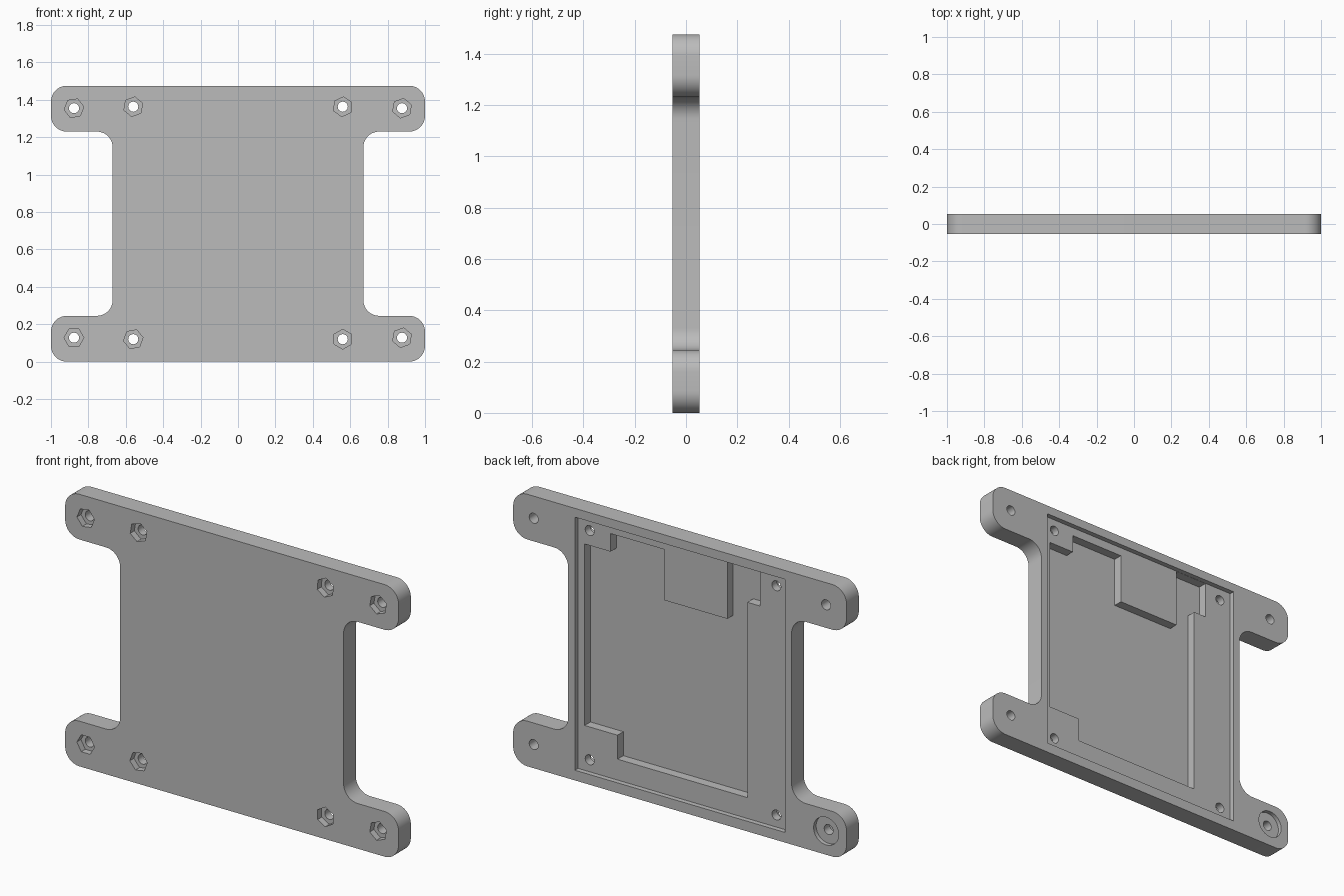
import bpy
import bmesh
from math import cos, sin, pi, radians

if "Cube" in bpy.data.objects:
    bpy.data.objects.remove(bpy.data.objects["Cube"], do_unlink=True)

FRONT, BACK = -0.0525, 0.0525
HEIGHT = 1.475
OUT = 0.1  # how far cutters reach past the plate

grey = bpy.data.materials.new("plain grey")
grey.use_nodes = True
grey.diffuse_color = (0.5, 0.5, 0.5, 1)
grey.node_tree.nodes["Principled BSDF"].inputs["Base Color"].default_value = (0.5, 0.5, 0.5, 1)


def prism(name, points, y0, y1, corner=0.0):
    """Extrude an (x, z) outline along y, optionally rounding its corners."""
    bm = bmesh.new()
    bm.faces.new([bm.verts.new((x, y0, z)) for x, z in points])
    if corner:
        bmesh.ops.bevel(bm, geom=bm.verts[:], offset=corner, segments=12,
                        profile=0.5, affect='VERTICES')
    ext = bmesh.ops.extrude_face_region(bm, geom=bm.faces[:])
    moved = [g for g in ext["geom"] if isinstance(g, bmesh.types.BMVert)]
    bmesh.ops.translate(bm, vec=(0, y1 - y0, 0), verts=moved)
    bmesh.ops.recalc_face_normals(bm, faces=bm.faces[:])
    mesh = bpy.data.meshes.new(name)
    bm.to_mesh(mesh)
    bm.free()
    mesh.materials.append(grey)
    obj = bpy.data.objects.new(name, mesh)
    bpy.context.collection.objects.link(obj)
    return obj


def ring(x, z, radius, sides, turn=0.0):
    return [(x + radius * cos(turn + 2 * pi * i / sides),
             z + radius * sin(turn + 2 * pi * i / sides)) for i in range(sides)]


def cut(target, points, y0, y1):
    cutter = prism("cutter", points, y0, y1)
    cutter.hide_render = True
    mod = target.modifiers.new("cut", 'BOOLEAN')
    mod.operation = 'DIFFERENCE'
    mod.solver = 'EXACT'
    mod.object = cutter
    bpy.context.view_layer.objects.active = target
    bpy.ops.object.modifier_apply(modifier=mod.name)
    bpy.data.objects.remove(cutter, do_unlink=True)


# Plate with four rounded mounting arms
quarter = [(0.67, 0.245), (1, 0.245), (1, 0)]
right_half = [(x, HEIGHT - z) for x, z in reversed(quarter)] + quarter
outline = right_half + [(-x, z) for x, z in reversed(right_half)]
plate = prism("mounting_plate", outline, FRONT, BACK, corner=0.085)

# Shallow board recess in the back
shelf = BACK - 0.027
cut(plate, [(-0.63, 0.055), (0.63, 0.055), (0.63, 1.427), (-0.63, 1.427)], shelf, BACK + OUT)

# Deeper pocket that leaves corner pads and one raised block
pocket = [(0.59, 1.282), (0.435, 1.282), (0.435, 1.38), (0.11, 1.38),
          (0.11, 1.105), (-0.266, 1.105), (-0.266, 1.426), (-0.463, 1.426),
          (-0.463, 1.227), (-0.386, 1.227), (-0.386, 0.168), (0.393, 0.168),
          (0.393, 0.298), (0.59, 0.298)]
cut(plate, pocket, BACK - 0.077, BACK + OUT)

# Round counterbore on one arm
cut(plate, ring(-0.877, 0.128, 0.075, 48), BACK - 0.022, BACK + OUT)

# Screw holes with hexagonal nut seats in the front: x, z, turn in degrees
holes = [(-0.877, 1.355, 8), (-0.56, 1.363, 20), (0.56, 1.363, 25), (0.877, 1.355, 20),
         (-0.877, 0.128, 0), (-0.56, 0.12, 10), (0.56, 0.12, 30), (0.877, 0.128, 20)]
for x, z, turn in holes:
    cut(plate, ring(x, z, 0.053, 6, radians(turn)), FRONT - OUT, FRONT + 0.035)
    cut(plate, ring(x, z, 0.027, 24), FRONT - OUT, BACK + OUT)

bpy.ops.object.select_all(action='DESELECT')
plate.select_set(True)
bpy.context.view_layer.objects.active = plate
bpy.ops.object.shade_smooth_by_angle(angle=radians(30))
